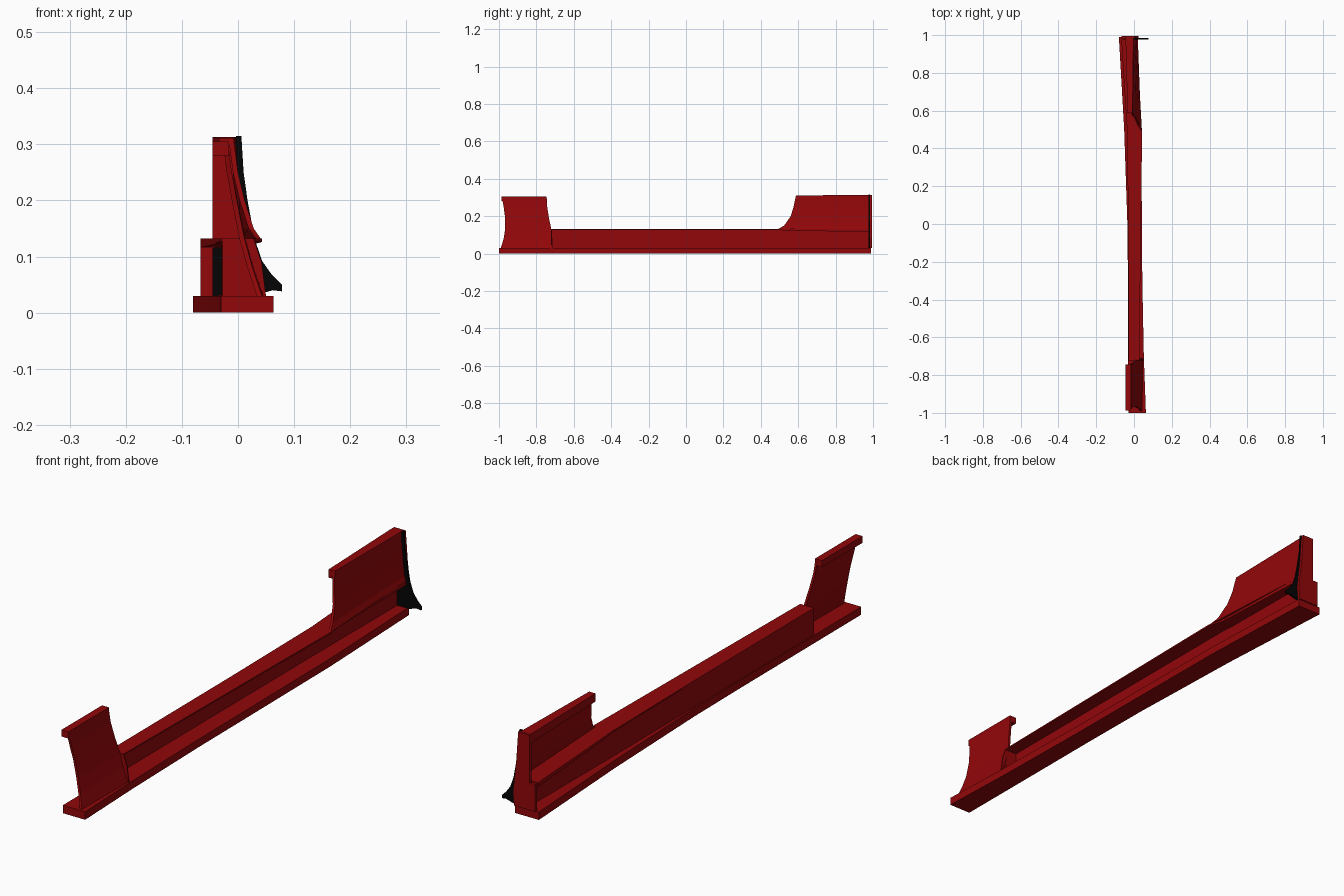
import bpy, bmesh

if "Cube" in bpy.data.objects:
    bpy.data.objects.remove(bpy.data.objects["Cube"])


def material(name, color):
    m = bpy.data.materials.new(name)
    m.diffuse_color = (*color, 1)
    m.use_nodes = True
    m.node_tree.nodes["Principled BSDF"].inputs["Base Color"].default_value = m.diffuse_color
    return m


RED = material("deep red", (0.285, 0.002, 0.0028))
BLACK = material("black", (0.0015, 0.0015, 0.0015))


def loft(name, rings, mat):
    """Skin a list of equal-length closed rings and cap both ends."""
    bm = bmesh.new()
    vs = [[bm.verts.new(p) for p in r] for r in rings]
    n = len(vs[0])
    for a, b in zip(vs, vs[1:]):
        for i in range(n):
            j = (i + 1) % n
            bm.faces.new((a[i], a[j], b[j], b[i]))
    bm.faces.new(vs[0])
    bm.faces.new(vs[-1])
    bmesh.ops.recalc_face_normals(bm, faces=bm.faces)
    me = bpy.data.meshes.new(name)
    bm.to_mesh(me)
    bm.free()
    me.materials.append(mat)
    ob = bpy.data.objects.new(name, me)
    bpy.context.collection.objects.link(ob)
    return ob


def beam(name, stations):
    """Four-sided beam; station = y, left/right x at bottom, left/right x at top, z0, z1."""
    loft(name, [[(a, y, z0), (b, y, z0), (d, y, z1), (c, y, z1)]
                for y, a, b, c, d, z0, z1 in stations], RED)


def panel(name, rows, t):
    """Curved upright sheet; row = z, front y, front x, back y, back x."""
    loft(name, [[(x0, y0, z), (x1, y1, z), (x1 - t, y1, z), (x0 - t, y0, z)]
                for z, y0, x0, y1, x1 in rows], RED)


def plate(name, outline, y0, y1, mat):
    """Flat plate from an x-z outline."""
    loft(name, [[(x, y, z) for x, z in outline] for y in (y0, y1)], mat)


# Base strip along the floor
base = [(-1, -.03, .063), (-.7, -.031, .052), (-.3, -.032, .044), (0, -.035, .042),
        (.5, -.052, .038), (.99, -.08, .02)]
beam("base_strip", [(y, l, r, l, r, 0, .03) for y, l, r in base])

# Sill: upright inner wall, overhanging top flange, closed front end
beam("sill_wall", [(y, x, x + .006, x, x + .006, .029, .13) for y, x in
                   [(-.72, -.028), (0, -.029), (.5, -.029), (.978, -.027)]])
beam("sill_top_flange", [(y, l, r, l, r, z, .132) for y, l, r, z in
                         [(-.72, -.029, .028, .127), (0, -.031, .037, .127), (.49, -.036, .043, .126),
                          (.56, -.041, .029, .122), (.978, -.067, .016, .116)]])
plate("sill_front_end", [(-.028, .029), (.05, .029), (.042, .09), (.028, .131), (-.028, .131)],
      -.722, -.717, RED)

# Front upright panel and its inward lip
panel("front_panel", [(.029, -.99, .043, -.71, .046), (.08, -.975, .026, -.715, .028),
                      (.13, -.967, .012, -.72, .014), (.19, -.967, 0, -.733, .001),
                      (.25, -.975, -.011, -.742, -.011), (.304, -.985, -.018, -.745, -.018)], .009)
beam("front_panel_lip", [(y, -.045, -.016, -.045, -.016, .28, .305) for y in (-.987, -.745)])

# Rear upright panel with swept leading edge and inward lip
panel("rear_panel", [(.13, .49, .042, .978, .015), (.15, .525, .028, .976, .011),
                     (.2, .56, .012, .976, .005), (.25, .575, 0, .98, 0),
                     (.311, .588, -.008, .99, -.004)], .009)
beam("rear_panel_lip", [(.588, -.034, -.006, -.034, -.008, .28, .311),
                        (.99, -.045, -.004, -.045, -.003, .28, .313)])

# Red closing post at the rear end
plate("rear_post", [(-.067, .029), (.02, .029), (.025, .08), (.019, .132), (.011, .2), (.003, .312),
                    (-.045, .312), (-.045, .132), (-.067, .132)], .983, .995, RED)

# Black flap with a kicked-out foot
plate("rear_flap", [(-.045, .03), (.03, .031), (.062, .04), (.078, .038), (.078, .05), (.06, .068),
                    (.043, .092), (.03, .13), (.017, .2), (.01, .25), (.006, .315), (-.004, .315),
                    (.002, .2), (.01, .135), (-.045, .115)], .977, .984, BLACK)
